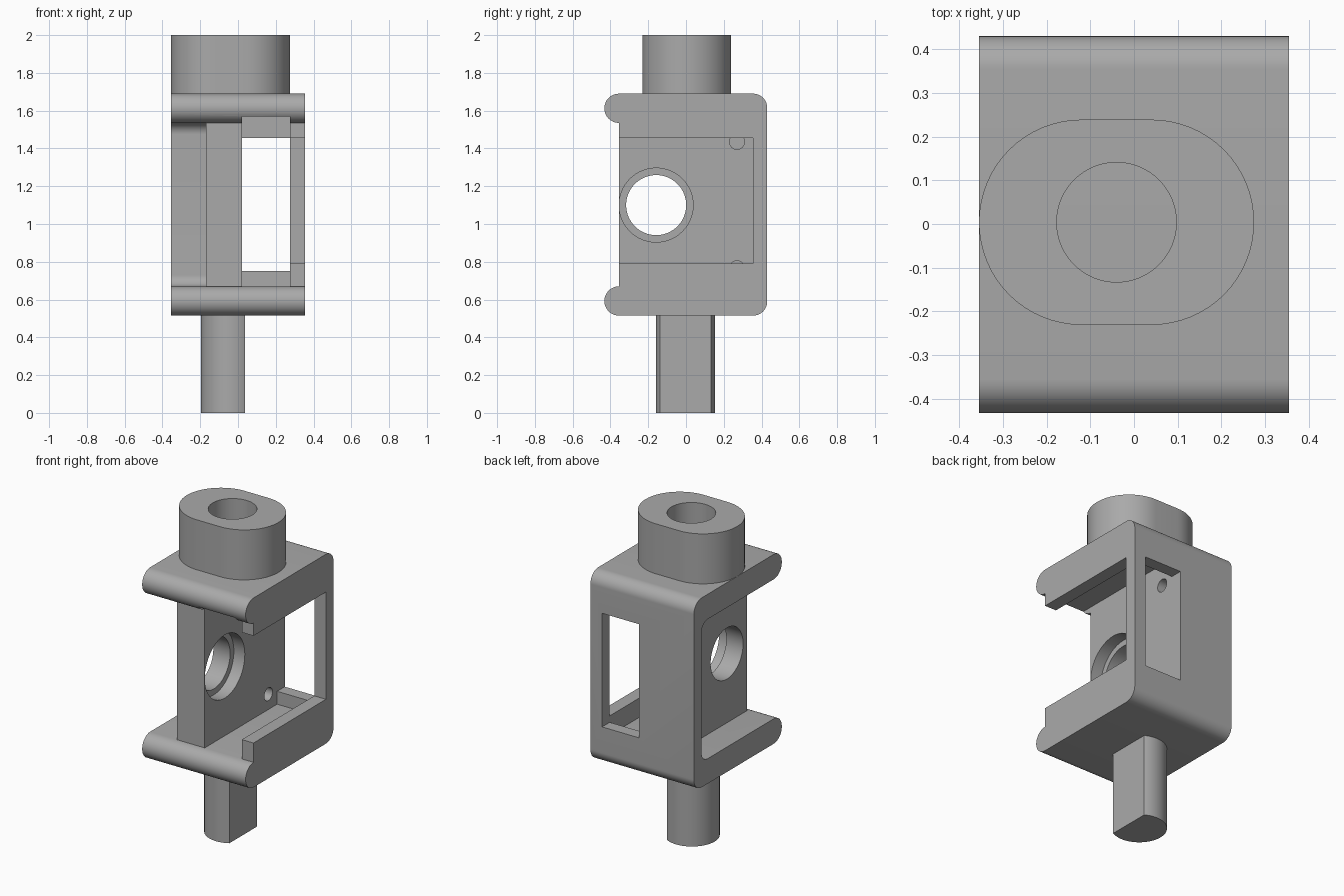
import bpy, bmesh
from math import sin, cos, pi, radians, acos
from mathutils import Vector

cube = bpy.data.objects.get("Cube")
if cube:
    bpy.data.objects.remove(cube, do_unlink=True)

grey = bpy.data.materials.new("plain grey")
grey.use_nodes = True
colour = (0.4, 0.4, 0.4, 1)
grey.diffuse_color = colour
grey.node_tree.nodes["Principled BSDF"].inputs["Base Color"].default_value = colour


def arc(cx, cy, r, a0, a1, n=16):
    """Points on an arc, angles in degrees."""
    step = radians(a1 - a0) / n
    return [(cx + r * cos(radians(a0) + i * step),
             cy + r * sin(radians(a0) + i * step)) for i in range(n + 1)]


def circle(cx, cy, r, n=64):
    return arc(cx, cy, r, 0, 360, n)[:-1]


def rect(a0, a1, b0, b1):
    return [(a0, b0), (a1, b0), (a1, b1), (a0, b1)]


def prism(name, outline, lo, hi, axis):
    """Extrude an outline along x (points are y, z) or along z (points are x, y)."""
    place = (lambda p, t: (t, *p)) if axis == "x" else (lambda p, t: (*p, t))
    bm = bmesh.new()
    face = bm.faces.new([bm.verts.new(place(p, lo)) for p in outline])
    new = bmesh.ops.extrude_face_region(bm, geom=[face])["geom"]
    shift = Vector(place((0, 0), hi - lo))
    bmesh.ops.translate(bm, vec=shift, verts=[v for v in new if isinstance(v, bmesh.types.BMVert)])
    bmesh.ops.recalc_face_normals(bm, faces=bm.faces)
    mesh = bpy.data.meshes.new(name)
    bm.to_mesh(mesh)
    bm.free()
    mesh.materials.append(grey)
    obj = bpy.data.objects.new(name, mesh)
    bpy.context.collection.objects.link(obj)
    return obj


def activate(obj):
    bpy.ops.object.select_all(action="DESELECT")
    obj.select_set(True)
    bpy.context.view_layer.objects.active = obj


def cut(obj, outline, lo, hi, axis="x"):
    cutter = prism("cutter", outline, lo, hi, axis)
    cutter.hide_render = True
    mod = obj.modifiers.new("cut", "BOOLEAN")
    mod.operation, mod.solver, mod.object = "DIFFERENCE", "EXACT", cutter
    activate(obj)
    bpy.ops.object.modifier_apply(modifier=mod.name)
    bpy.data.objects.remove(cutter, do_unlink=True)


def smooth(obj):
    activate(obj)
    bpy.ops.object.shade_smooth_by_angle(angle=radians(30))


BOTTOM, TOP, FRONT, BACK, SIDE = 0.515, 1.69, -0.355, 0.43, 0.355
BEAD, ROUND = 0.0775, 0.075
FLOOR, WALL, LIP = 0.67, 0.02, 0.275

# Housing: side profile with a rounded bead on both front edges
profile = (arc(FRONT, TOP - BEAD, BEAD, 90, 270)
           + arc(FRONT, BOTTOM + BEAD, BEAD, 90, 270)
           + arc(BACK - ROUND, BOTTOM + ROUND, ROUND, -90, 0)
           + arc(BACK - ROUND, TOP - ROUND, ROUND, 0, 90))
housing = prism("housing", profile, -SIDE, SIDE, "x")

# Main chamber, side opening and back window
cut(housing, rect(-0.5, 0.355, FLOOR, 1.57), WALL, LIP)
cut(housing, rect(-0.5, 0.355, 0.79, 1.455), LIP - 0.02, 0.5)
cut(housing, rect(WALL, LIP, 0.3, 0.5), 0.75, 1.455, "z")

# Filleted pocket on the other side of the inner wall
fillet = 0.06
pocket = ([(FRONT - 0.01, TOP - 2 * BEAD), (FRONT - 0.01, FLOOR)]
          + arc(0.355 - fillet, FLOOR + fillet, fillet, -90, 0)
          + arc(0.355 - fillet, TOP - 2 * BEAD - fillet, fillet, 0, 90))
cut(housing, pocket, -0.5, -0.17)

# Stepped bore and two blind pin holes in the inner wall
cut(housing, circle(-0.158, 1.1, 0.159), -0.3, 0.1)
cut(housing, circle(-0.158, 1.1, 0.196), -0.055, 0.1)
for z in (0.765, 1.435):
    cut(housing, circle(0.27, z, 0.04, 32), -0.08, 0.1)
smooth(housing)

# Top boss: slot-shaped block with a round socket
boss_r = 0.235
boss = prism("top_boss", arc(0.04, 0.004, boss_r, -90, 90, 32)
             + arc(-0.12, 0.004, boss_r, 90, 270, 32), TOP, 2.0, "z")
cut(boss, circle(-0.04, 0.004, 0.137), TOP - 0.1, 2.1, "z")
smooth(boss)

# Bottom stem: round shaft with one flat side
stem_r = 0.156
flat = acos(0.077 / stem_r) * 180 / pi
stem = prism("bottom_stem", arc(-0.04, -0.002, stem_r, flat, 360 - flat, 48), 0, BOTTOM, "z")
smooth(stem)
